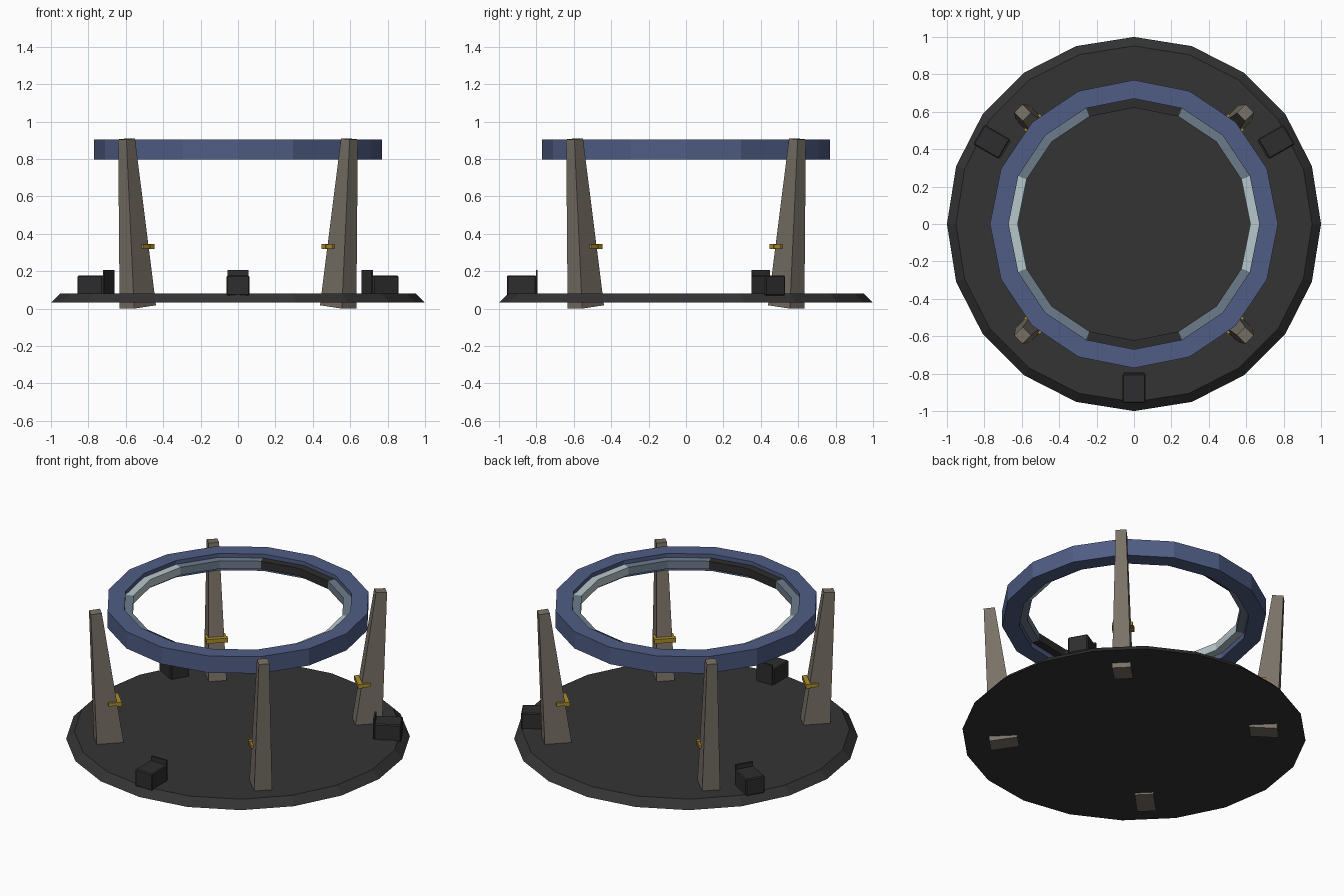
import bpy, bmesh, math
from mathutils import Matrix, Vector

if "Cube" in bpy.data.objects:
    bpy.data.objects.remove(bpy.data.objects["Cube"])


def mat(name, rgb):
    m = bpy.data.materials.new(name)
    m.diffuse_color = (*rgb, 1)
    m.use_nodes = True
    m.node_tree.nodes["Principled BSDF"].inputs["Base Color"].default_value = m.diffuse_color
    return m


CHARCOAL = mat("charcoal", (0.034, 0.034, 0.034))
BLACK = mat("soft black", (0.027, 0.027, 0.028))
BLUE = mat("slate blue", (0.08, 0.11, 0.235))
TAUPE = mat("taupe", (0.19, 0.165, 0.135))
GOLD = mat("gold", (0.42, 0.27, 0.022))
PALE = mat("pale glass", (0.47, 0.57, 0.60))
STEEL = mat("steel blue", (0.15, 0.20, 0.26))


def finish(name, bm, mats, angle=0.0):
    bmesh.ops.recalc_face_normals(bm, faces=bm.faces)
    bm.transform(Matrix.Rotation(angle, 4, 'Z'))
    me = bpy.data.meshes.new(name)
    bm.to_mesh(me)
    bm.free()
    for m in mats:
        me.materials.append(m)
    ob = bpy.data.objects.new(name, me)
    bpy.context.collection.objects.link(ob)
    return ob


def add_box(bm, lo, hi):
    c = [(a + b) / 2 for a, b in zip(lo, hi)]
    s = [b - a for a, b in zip(lo, hi)]
    mtx = Matrix.Translation(c) @ Matrix.Diagonal((*s, 1))
    return bmesh.ops.create_cube(bm, size=1, matrix=mtx)["verts"]


def ring(name, sides, r_in, r_out, z0, z1, mats, rule=None):
    bm = bmesh.new()
    loops = []
    for r, z in ((r_in, z0), (r_out, z0), (r_out, z1), (r_in, z1)):
        loops.append([bm.verts.new((r * math.cos(i * math.tau / sides),
                                    r * math.sin(i * math.tau / sides), z))
                      for i in range(sides)])
    for k in range(4):
        a, b = loops[k], loops[(k + 1) % 4]
        for i in range(sides):
            j = (i + 1) % sides
            f = bm.faces.new((a[i], a[j], b[j], b[i]))
            if rule:
                f.material_index = rule(f.calc_center_median())
    return finish(name, bm, mats)


# bevelled base disc
bm = bmesh.new()
bmesh.ops.create_cone(bm, cap_ends=True, segments=20, radius1=1.0, radius2=0.952,
                      depth=0.048, matrix=Matrix.Translation((0, 0, 0.056)))
finish("base_disc", bm, [CHARCOAL])

# raised ring and its inner tri-colour liner
ring("upper_ring", 16, 0.67, 0.77, 0.797, 0.905, [BLUE])


def liner_colour(c):
    a = math.degrees(math.atan2(abs(c.y), abs(c.x)))
    return 0 if a < 22.5 else (1 if a < 67.5 else 2)


ring("ring_liner", 16, 0.622, 0.672, 0.83, 0.88, [PALE, STEEL, BLACK], liner_colour)

# four tapered legs with gold brackets (modelled along +x, then rotated)
for n in range(4):
    ang = math.radians(45 + 90 * n)
    bm = bmesh.new()
    vs = []
    for ri, ro, t, zi, zo in ((0.675, 0.84, 0.055, 0.018, 0.0),
                              (0.81, 0.875, 0.031, 0.91, 0.905)):
        vs.append([bm.verts.new(p) for p in
                   ((ri, -t, zi), (ro, -t, zo), (ro, t, zo), (ri, t, zi))])
    bm.faces.new(vs[0])
    bm.faces.new(vs[1])
    for i in range(4):
        j = (i + 1) % 4
        bm.faces.new((vs[0][i], vs[0][j], vs[1][j], vs[1][i]))
    finish(f"leg_{n + 1}", bm, [TAUPE], ang)

    bm = bmesh.new()
    add_box(bm, (0.697, -0.064, 0.318), (0.725, 0.064, 0.345))
    for s in (-1, 1):
        y0, y1 = sorted((s * 0.044, s * 0.06))
        add_box(bm, (0.72, y0, 0.321), (0.775, y1, 0.342))
    finish(f"leg_bracket_{n + 1}", bm, [GOLD], ang)

# three rim boxes, each with a thin upright plate on the inner side
for n, deg in enumerate((-90, 30, 150)):
    bm = bmesh.new()
    add_box(bm, (0.80, -0.061, 0.07), (0.958, 0.061, 0.178))
    bmesh.ops.bevel(bm, geom=bm.edges[:], offset=0.006, segments=1, affect='EDGES')
    add_box(bm, (0.793, -0.055, 0.07), (0.803, 0.055, 0.206))
    finish(f"rim_box_{n + 1}", bm, [BLACK], math.radians(deg))
